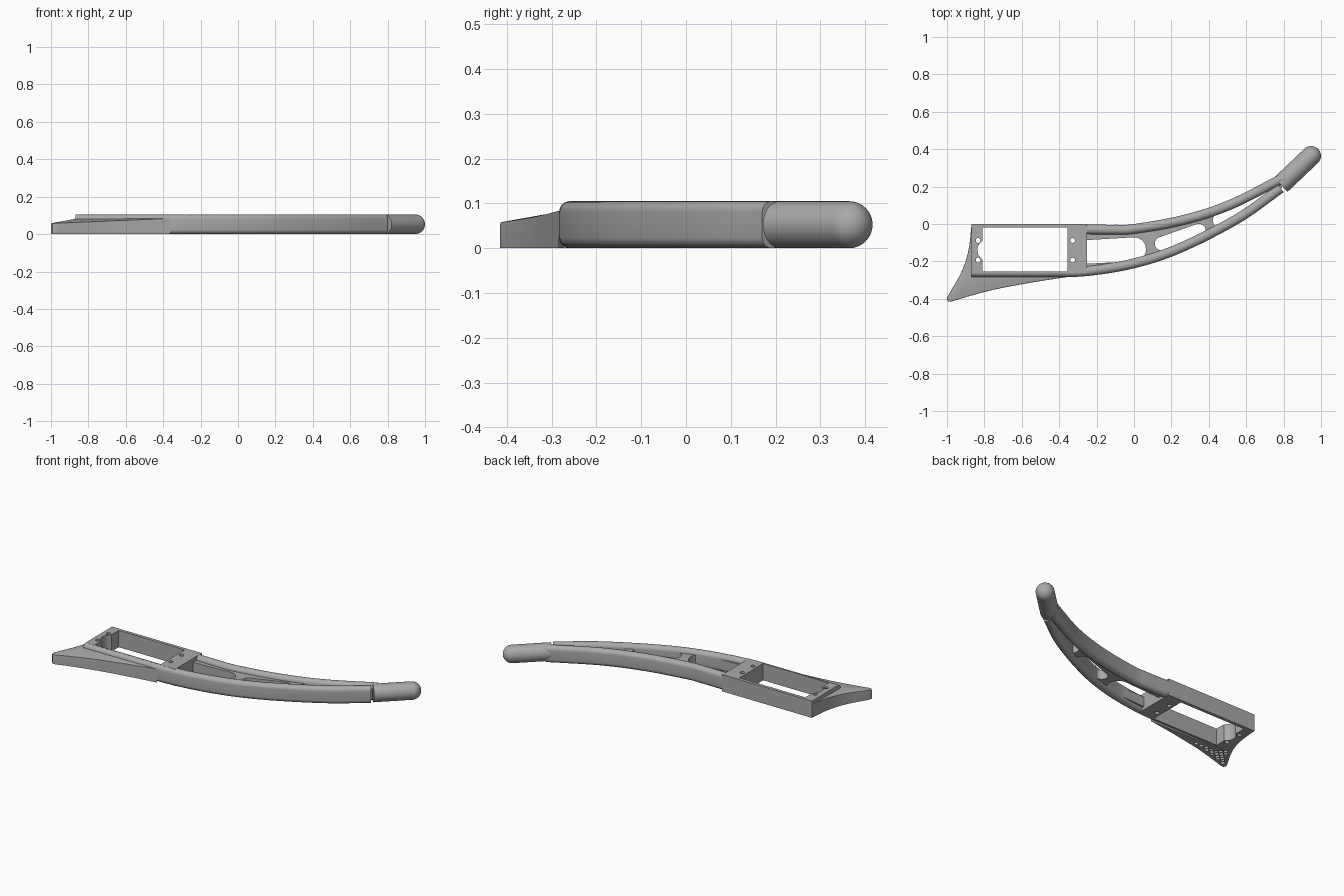
import bpy, bmesh, math
from mathutils import Vector, Matrix
from mathutils.geometry import intersect_point_tri_2d

if "Cube" in bpy.data.objects:
    bpy.data.objects.remove(bpy.data.objects["Cube"], do_unlink=True)

HEIGHT = 0.105
grey = bpy.data.materials.new("plain_grey")
grey.use_nodes = True
COLOUR = (0.4, 0.4, 0.4, 1)
grey.diffuse_color = COLOUR
grey.node_tree.nodes["Principled BSDF"].inputs["Base Color"].default_value = COLOUR


def finish(name, bm):
    bmesh.ops.recalc_face_normals(bm, faces=bm.faces[:])
    mesh = bpy.data.meshes.new(name)
    bm.to_mesh(mesh)
    bm.free()
    mesh.materials.append(grey)
    ob = bpy.data.objects.new(name, mesh)
    bpy.context.collection.objects.link(ob)
    return ob


def smooth_path(points, steps=8):
    """Catmull-Rom curve through 2D points."""
    p = [Vector(q) for q in points]
    p = [2 * p[0] - p[1]] + p + [2 * p[-1] - p[-2]]
    out = []
    for a, b, c, d in zip(p, p[1:], p[2:], p[3:]):
        for i in range(steps):
            t = i / steps
            out.append(0.5 * (2 * b + (c - a) * t + (2 * a - 5 * b + 4 * c - d) * t * t
                              + (3 * b - a - 3 * c + d) * t ** 3))
    return out + [p[-2]]


def add_prism(bm, outline, z0, z1):
    low = [bm.verts.new((x, y, z0)) for x, y in outline]
    high = [bm.verts.new((x, y, z1)) for x, y in outline]
    bm.faces.new(low)
    bm.faces.new(high)
    n = len(outline)
    for i in range(n):
        j = (i + 1) % n
        bm.faces.new((low[i], low[j], high[j], high[i]))


def rect(x0, x1, y0, y1):
    return [(x0, y0), (x1, y0), (x1, y1), (x0, y1)]


def circle(x, y, r, n=32):
    return [(x + r * math.cos(math.tau * i / n), y + r * math.sin(math.tau * i / n))
            for i in range(n)]


def slot(p, rp, q, rq, n=16):
    """Rounded slot from p to q with its own radius at each end."""
    a = math.atan2(q[1] - p[1], q[0] - p[0])
    out = []
    for centre, r, start in ((q, rq, a - math.pi / 2), (p, rp, a + math.pi / 2)):
        for i in range(n + 1):
            t = start + math.pi * i / n
            out.append((centre[0] + r * math.cos(t), centre[1] + r * math.sin(t)))
    return out


def cut(ob, outlines, z0=-0.1, z1=0.2):
    bm = bmesh.new()
    for outline in outlines:
        add_prism(bm, outline, z0, z1)
    cutter = finish("cutter", bm)
    cutter.hide_render = True
    mod = ob.modifiers.new("cut", "BOOLEAN")
    mod.operation = "DIFFERENCE"
    mod.solver = "EXACT"
    mod.object = cutter
    graph = bpy.context.evaluated_depsgraph_get()
    mesh = bpy.data.meshes.new_from_object(ob.evaluated_get(graph))
    ob.modifiers.clear()
    ob.data = mesh
    bpy.data.objects.remove(cutter, do_unlink=True)


def rail(name, path, side, width=0.052, r=0.025):
    """Rounded bar swept along its outer edge; side points inwards."""
    section = []
    corners = ((width - r, HEIGHT - r), (r, HEIGHT - r), (r, r), (width - r, r))
    for k, (u, z) in enumerate(corners):
        for i in range(7):
            a = math.pi / 2 * (k + i / 6)
            section.append((u + r * math.cos(a), z + r * math.sin(a)))
    bm = bmesh.new()
    rings = []
    for i, p in enumerate(path):
        d = (path[min(i + 1, len(path) - 1)] - path[max(i - 1, 0)]).normalized()
        n = Vector((-d.y, d.x)) * side
        rings.append([bm.verts.new((p.x + n.x * u, p.y + n.y * u, z)) for u, z in section])
    m = len(section)
    for a, b in zip(rings, rings[1:]):
        for i in range(m):
            j = (i + 1) % m
            bm.faces.new((a[i], a[j], b[j], b[i]))
    bm.faces.new(rings[0])
    bm.faces.new(rings[-1])
    return finish(name, bm)


# Curved rails
front_path = smooth_path([(-0.87, -0.283), (-0.45, -0.283), (-0.25, -0.278), (0, -0.237),
                          (0.25, -0.155), (0.565, 0.005), (0.8, 0.17)])
back_path = smooth_path([(-0.35, 0), (-0.22, -0.003), (-0.1, -0.004), (0, 0),
                         (0.25, 0.045), (0.5, 0.125), (0.785, 0.268)])
pocket = rect(-0.81, -0.355, -0.254, -0.02)
front_rail = rail("front_rail", front_path, 1)
cut(front_rail, [pocket])
rail("back_rail", back_path, -1)

# Rectangular frame with pocket, connector notch and screw holes
bm = bmesh.new()
add_prism(bm, rect(-0.87, -0.25, -0.262, 0), 0, HEIGHT)
frame = finish("pocket_frame", bm)
cut(frame, [pocket])
cut(frame, [circle(-0.777, -0.14, 0.06)])
cut(frame, [circle(x, y, 0.013, 20) for x in (-0.833, -0.328) for y in (-0.088, -0.193)])

# Slotted web between the rails
bm = bmesh.new()
inner_front = [p + Vector((-0.01, 0.022)) for p in front_path if p.x > -0.3]
inner_back = [p + Vector((0.008, -0.024)) for p in back_path if p.x > -0.3]
add_prism(bm, inner_front + inner_back[::-1], 0.02, 0.08)
web = finish("slotted_web", bm)
cut(web, [slot((-0.3, -0.152), 0.063, (0.0, -0.135), 0.064),
          slot((0.147, -0.105), 0.036, (0.347, -0.035), 0.036),
          slot((0.47, 0.02), 0.048, (0.74, 0.178), 0.012)])

# Round-ended handle
R = HEIGHT / 2
start, end = Vector((0.785, 0.21, R)), Vector((0.947, 0.364, R))
bm = bmesh.new()
bmesh.ops.create_uvsphere(bm, u_segments=40, v_segments=24, radius=R)
length = (end - start).length
for v in bm.verts:
    if v.co.z > -0.001:
        v.co.z += length
    else:
        flat = Vector((v.co.x, v.co.y, 0))
        v.co = flat.normalized() * R if v.co.z > -R * 0.2 else flat
turn = (end - start).to_track_quat("Z", "Y").to_matrix().to_4x4()
bmesh.ops.transform(bm, matrix=Matrix.Translation(start) @ turn, verts=bm.verts[:])
finish("handle", bm)

# Flared corner wing: vertical skirt, slightly raked upper band, sloping top
left = smooth_path([(-0.868, 0), (-0.885, -0.14), (-0.922, -0.255), (-0.998, -0.39)])
front = smooth_path([(-0.978, -0.415), (-0.85, -0.377), (-0.72, -0.345),
                     (-0.53, -0.31), (-0.36, -0.284)])
outline = left + [Vector((-1, -0.405)), Vector((-0.992, -0.415))] + front
corner = Vector((-0.862, -0.272))
tip = Vector((-1, -0.415))
bm = bmesh.new()
rings = [[], [], []]
for i, p in enumerate(outline):
    reach = 0.42 if i < len(left) else 0.64
    t = min((p - tip).length / reach, 1)
    q = p.lerp(corner, 0.01)
    rings[0].append(bm.verts.new((p.x, p.y, 0)))
    rings[1].append(bm.verts.new((p.x, p.y, 0.053 - 0.025 * t)))
    rings[2].append(bm.verts.new((q.x, q.y, 0.057 + 0.026 * t)))
hubs = [bm.verts.new((corner.x, corner.y, z)) for z in (0, 0.028, 0.083)]
for ring, hub in zip(rings, hubs):
    ring.append(hub)
n = len(rings[0])
for a, b in zip(rings, rings[1:]):
    for i in range(n):
        j = (i + 1) % n
        bm.faces.new((a[i], a[j], b[j], b[i]))
for ring in (rings[0], rings[2]):
    for i in range(n - 2):
        bm.faces.new((ring[i], ring[i + 1], ring[-1]))
wing = finish("flared_wing", bm)


# Lattice of diagonal ribs under the wing
def in_wing(p):
    return any(intersect_point_tri_2d(p, a, b, corner) for a, b in zip(outline, outline[1:]))


cells = []
PITCH, HALF, WALL = 0.036, 0.019, 0.007
for i in range(26):
    for j in range(26):
        x = -1 + PITCH * (i + j % 2 / 2) * 1.0
        y = -0.42 + PITCH / 2 * j
        diamond = [(x + HALF * c * 0.75, y + HALF * s * 0.75)
                   for c, s in ((1, 0), (0, 1), (-1, 0), (0, -1))]
        grown = [Vector((x + (HALF + WALL) * c, y + (HALF + WALL) * s))
                 for c, s in ((1, 0), (0, 1), (-1, 0), (0, -1))]
        if all(in_wing(p) for p in grown):
            cells.append(diamond)
if cells:
    cut(wing, cells, -0.05, 0.025)

# Smooth shading with sharp edges kept
for ob in bpy.context.scene.objects:
    ob.select_set(False)
for ob in list(bpy.context.scene.objects):
    if ob.type == "MESH":
        ob.select_set(True)
        bpy.context.view_layer.objects.active = ob
        bpy.ops.object.shade_smooth_by_angle(angle=math.radians(30))
        ob.select_set(False)
